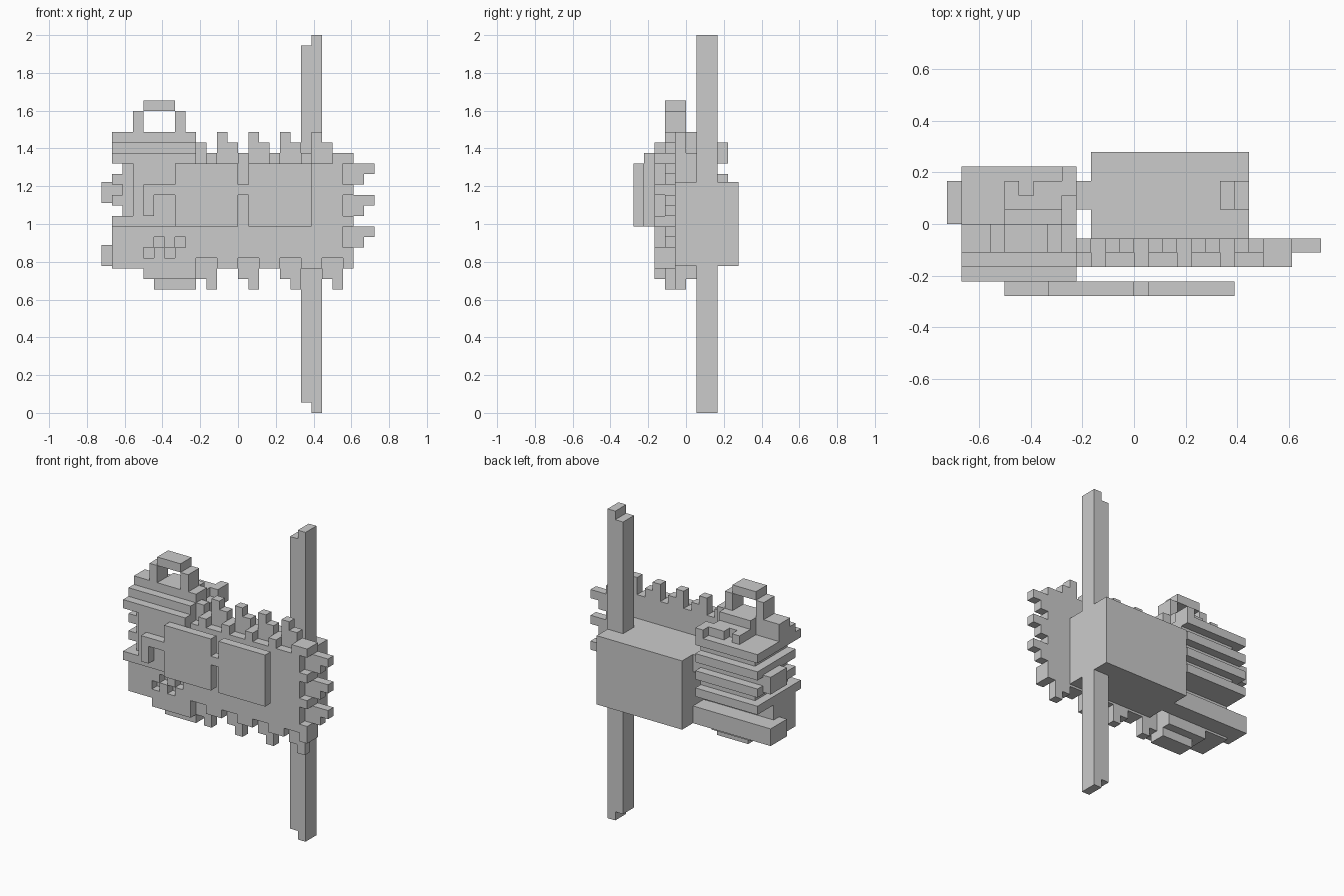
import bpy, bmesh

if "Cube" in bpy.data.objects:
    bpy.data.objects.remove(bpy.data.objects["Cube"])

U = 1 / 18          # size of one grid cell
DZ = -0.25          # plates and ribs sit a quarter cell below the box grid

grey = bpy.data.materials.new("plain grey")
grey.diffuse_color = (0.6, 0.6, 0.6, 1)
grey.use_nodes = True
grey.node_tree.nodes["Principled BSDF"].inputs["Base Color"].default_value = grey.diffuse_color


def part(name, boxes, dz=0.0):
    """One object from blocks given as (x0, x1, y0, y1, z0, z1) in cells."""
    bm = bmesh.new()
    for x0, x1, y0, y1, z0, z1 in boxes:
        verts = bmesh.ops.create_cube(bm, size=1)["verts"]
        for v in verts:
            v.co.x = (x1 if v.co.x > 0 else x0) * U
            v.co.y = (y1 if v.co.y > 0 else y0) * U
            v.co.z = ((z1 if v.co.z > 0 else z0) + dz) * U
    me = bpy.data.meshes.new(name)
    bm.to_mesh(me)
    bm.free()
    me.materials.append(grey)
    ob = bpy.data.objects.new(name, me)
    bpy.context.collection.objects.link(ob)
    return ob


# Pole and rear box
part("pole", [(7, 8, 1, 3, 0, 36), (6, 7, 1, 3, 1, 35)])
part("rear_box", [(-3, 8, -1, 5, 14, 22)])

# Two side arms with wider ends
for name, z in (("upper_arm", 20), ("lower_arm", 14)):
    part(name, [(-12, -3, 1, 3, z, z + 2), (-13, -10, 0, 3, z, z + 2)])

# Back layer of the long plate, with stepped teeth on three edges
part("plate_back", [(-4, 11, -2, -1, 14, 25)], DZ)
top_teeth, bottom_teeth, side_teeth = [], [], []
for x in (-2, 1, 4, 7):
    top_teeth += [(x, x + 2, -2, -1, 25, 26), (x, x + 1, -2, -1, 26, 27)]
top_teeth.append((-4, -3, -2, -1, 25, 26))
for x in (-4, 0, 4, 8):
    bottom_teeth += [(x, x + 2, -2, -1, 13, 14), (x + 1, x + 2, -2, -1, 12, 13)]
for z in (22, 19, 16):
    side_teeth += [(11, 12, -2, -1, z, z + 2), (12, 13, -2, -1, z + 1, z + 2)]
part("top_teeth", top_teeth, DZ)
part("bottom_teeth", bottom_teeth, DZ)
part("side_teeth", side_teeth, DZ)

# Front layer, notched where the teeth are rooted
front = [(-4, 10, -3, -2, 15, 24)]
front += [(x, x + 1, -3, -2, 24, 25) for x in (-3, 0, 3, 6)]
front += [(9, 11, -3, -2, 24, 25)]
front += [(x, x + 2, -3, -2, 14, 15) for x in (-2, 2, 6)]
front += [(10, 11, -3, -2, z0, z1) for z0, z1 in ((21, 22), (18, 19), (14, 16))]
part("plate_front", front, DZ)

# Ribbed end block
part("end_core", [(-11, -4, -3, 3, 18, 24)], DZ)
part("ribs", [(-12, -4, -3, 4, z, z + 1) for z in (18, 20, 22, 24)], DZ)
part("end_face", [(-10, -4, -4, -3, 18, 25), (-12, -10, -4, -3, 24, 25),
                  (-12, -10, -4, -3, 18, 19)], DZ)
part("top_steps", [(-12, -4, -3, 0, 25, 26), (-12, -4, -2, 0, 26, 27)], DZ)
part("top_blocks", [(-9, -8, 0, 3, 25, 26), (-8, -7, 1, 2, 25, 26),
                    (-7, -5, 0, 3, 25, 26), (-5, -4, 2, 4, 25, 26),
                    (-9, -5, 0, 1, 26, 27)], DZ)

# Lower end block with four small recesses in its front
lower = [(-12, -4, -2, 1, 14, 18), (-12, -4, -3, -2, 17, 18), (-12, -4, -3, -2, 14, 15)]
holes = {(-8, 16), (-6, 16), (-9, 15), (-7, 15)}
lower += [(x, x + 1, -3, -2, z, z + 1) for x in range(-12, -4)
          for z in (15, 16) if (x, z) not in holes]
part("lower_end", lower, DZ)
part("lower_steps", [(-9, -4, -3, 1, 13, 14), (-8, -4, -2, 0, 12, 13)], DZ)

# Carrying handle
part("handle", [(-10, -9, -2, 0, 27, 29), (-6, -5, -2, 0, 27, 29),
                (-9, -6, -2, 0, 29, 30)], DZ)

# Two front panels, their bridge and the hooked side piece
part("front_panels", [(-6, 0, -5, -4, 18, 24), (1, 7, -5, -4, 18, 24)], DZ)
part("panel_bridge", [(0, 1, -5, -4, 21, 22)], DZ)
part("panel_hook", [(-9, -6, -5, -4, 21, 22), (-9, -8, -5, -4, 19, 21)], DZ)
